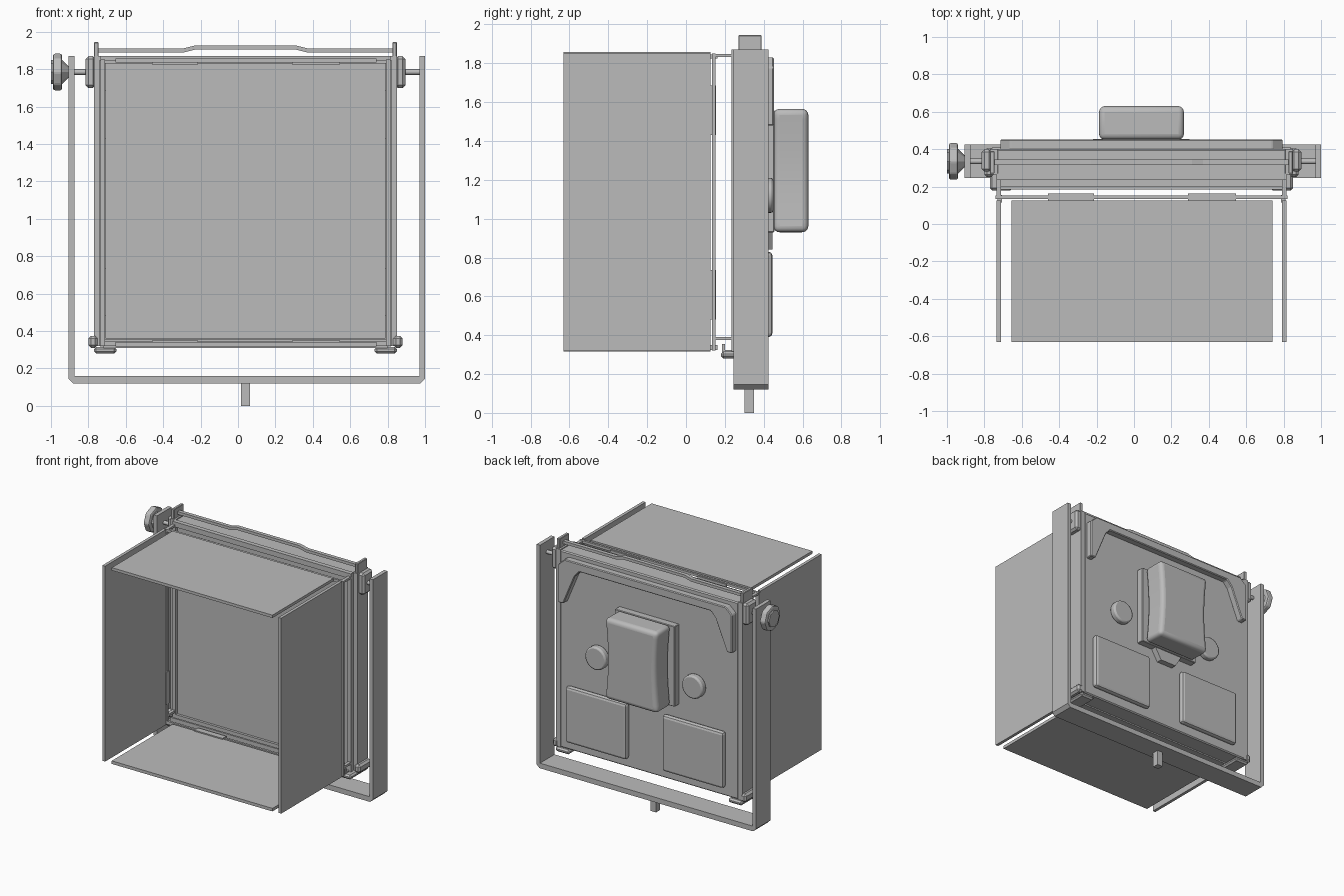
import bpy, bmesh, math
from mathutils import Vector, Matrix

if "Cube" in bpy.data.objects:
    bpy.data.objects.remove(bpy.data.objects["Cube"])

# Single neutral grey
GREY = (0.5, 0.5, 0.5, 1)
mat = bpy.data.materials.new("neutral_grey")
mat.use_nodes = True
mat.diffuse_color = GREY
mat.node_tree.nodes["Principled BSDF"].inputs["Base Color"].default_value = GREY

CX = 0.04            # centre line of the lamp head
SIDES = (("right", -1), ("left", 1))


def finish(name, bm, bevel=0, segments=1, smooth=False):
    bmesh.ops.recalc_face_normals(bm, faces=bm.faces)
    me = bpy.data.meshes.new(name)
    bm.to_mesh(me)
    bm.free()
    ob = bpy.data.objects.new(name, me)
    bpy.context.collection.objects.link(ob)
    me.materials.append(mat)
    if bevel:
        mod = ob.modifiers.new("bevel", "BEVEL")
        mod.width, mod.segments = bevel, segments
        mod.limit_method, mod.angle_limit = "ANGLE", math.radians(40)
    if smooth:
        bpy.ops.object.select_all(action="DESELECT")
        ob.select_set(True)
        bpy.context.view_layer.objects.active = ob
        bpy.ops.object.shade_smooth_by_angle(angle=math.radians(35))
    return ob


def box(name, x, y, z, bevel=0, segments=1, smooth=False):
    bm = bmesh.new()
    bmesh.ops.create_cube(bm, size=1)
    for v in bm.verts:
        for i, (lo, hi) in enumerate((x, y, z)):
            v.co[i] = lo if v.co[i] < 0 else hi
    return finish(name, bm, bevel, segments, smooth)


def side_box(name, near, far, y, z, bevel=0):
    """Matching boxes on both sides of the head, by distance from its centre."""
    for side, s in SIDES:
        box(f"{side}_{name}", sorted((CX + s * near, CX + s * far)), y, z, bevel)


def plate(name, outline, y, bevel=0):
    """Extrude an x-z outline along y."""
    bm = bmesh.new()
    face = bm.faces.new([bm.verts.new((px, y[0], pz)) for px, pz in outline])
    ext = bmesh.ops.extrude_face_region(bm, geom=[face])["geom"]
    moved = [g for g in ext if isinstance(g, bmesh.types.BMVert)]
    bmesh.ops.translate(bm, verts=moved, vec=(0, y[1] - y[0], 0))
    return finish(name, bm, bevel)


def rod(name, centre, axis, length, r1, r2=None, sides=24, bevel=0, smooth=True):
    bm = bmesh.new()
    bmesh.ops.create_cone(bm, cap_ends=True, segments=sides, radius1=r1,
                          radius2=r1 if r2 is None else r2, depth=length)
    turn = Vector((0, 0, 1)).rotation_difference(Vector(axis)).to_matrix().to_4x4()
    bm.transform(Matrix.Translation(centre) @ turn)
    return finish(name, bm, bevel, 2, smooth)


# Lamp head: casing, front rim and side rails
box("head_casing", (-0.735, 0.815), (0.255, 0.40), (0.32, 1.865), 0.008)
for label, z in (("top", (1.83, 1.87)), ("bottom", (0.31, 0.36))):
    box(f"{label}_rim", (-0.735, 0.815), (0.235, 0.27), z)
side_box("rim", 0.745, 0.775, (0.235, 0.27), (0.36, 1.83))
side_box("side_rail", 0.77, 0.81, (0.265, 0.40), (0.32, 1.87))
box("front_ledge", (-0.72, 0.80), (0.185, 0.24), (0.31, 0.325))
box("front_ledge_lip", (-0.72, 0.80), (0.185, 0.20), (0.32, 0.355))

# Bottom corner caps and feet
side_box("corner_cap", 0.79, 0.84, (0.25, 0.405), (0.31, 0.375), 0.015)
side_box("foot", 0.69, 0.81, (0.18, 0.41), (0.28, 0.315), 0.012)

# Top brackets and carrying bar
side_box("bracket_post", 0.785, 0.81, (0.27, 0.39), (1.70, 1.945), 0.004)
side_box("pivot_block", 0.80, 0.855, (0.28, 0.40), (1.70, 1.87), 0.015)
hump = [(-0.745, 1.89), (-0.29, 1.89), (-0.23, 1.905), (0.31, 1.905),
        (0.37, 1.89), (0.825, 1.89)]
plate("carrying_bar", hump + [(x, z + 0.022) for x, z in reversed(hump)], (0.315, 0.345))

# Yoke: one chamfered U profile with a mounting stub
w, t, c = 0.9525, 0.03, 0.025
outer = [(-w, 1.87), (-w, 0.12 + c), (c - w, 0.12), (w - c, 0.12), (w, 0.12 + c), (w, 1.87)]
inner = [(w - t, 1.87), (w - t, 0.16), (t - w, 0.16), (t - w, 1.87)]
plate("yoke", [(x + 0.0475, z) for x, z in outer + inner], (0.245, 0.425))
box("mounting_stub", (0.015, 0.065), (0.30, 0.35), (0, 0.125))

# Pivots and clamp knob
for side, s in SIDES:
    rod(f"{side}_pivot", (CX + s * 0.89, 0.335, 1.785), (1, 0, 0), 0.11, 0.015, sides=12)
rod("clamp_knob", (-0.965, 0.335, 1.785), (1, 0, 0), 0.05, 0.10, sides=8, bevel=0.012, smooth=False)
rod("clamp_knob_cap", (-0.975, 0.335, 1.785), (1, 0, 0), 0.05, 0.065, sides=8, smooth=False)
rod("clamp_knob_collar", (-0.925, 0.335, 1.785), (1, 0, 0), 0.04, 0.07, 0.03, sides=8, smooth=False)

# Door frame with arms back to the head
for label, z in (("top", (1.83, 1.85)), ("bottom", (0.32, 0.345))):
    box(f"{label}_frame_bar", (-0.74, 0.82), (0.135, 0.152), z)
side_box("frame_bar", 0.75, 0.78, (0.135, 0.152), (0.32, 1.85))
side_box("upper_arm", 0.75, 0.775, (0.145, 0.27), (1.832, 1.848))
side_box("lower_arm", 0.75, 0.775, (0.145, 0.27), (0.375, 0.392))

# Four barn doors
for label, z in (("top", (1.835, 1.857)), ("bottom", (0.317, 0.341))):
    box(f"{label}_door", (-0.655, 0.74), (-0.63, 0.125), z)
side_box("door", 0.752, 0.776, (-0.63, 0.125), (0.32, 1.853))

# Hinges, two on each door
for n, z in enumerate(((0.48, 0.735), (1.43, 1.685)), 1):
    side_box(f"hinge_{n}", 0.745, 0.77, (0.115, 0.155), z)
for label, z in (("top", (1.825, 1.845)), ("bottom", (0.325, 0.35))):
    for n, x in enumerate(((-0.46, -0.215), (0.29, 0.545)), 1):
        box(f"{label}_hinge_{n}", x, (0.115, 0.162), z)

# Back trim: band along the top with two tapered legs
half = [(0.755, 1.48), (0.755, 1.78), (0.70, 1.83)]
under = [(0.57, 1.765), (0.61, 1.72), (0.71, 1.48)]
right_half = [(CX + x, z) for x, z in half]
trim = right_half + [(CX - x, z) for x, z in reversed(half)]
trim += [(CX - x, z) for x, z in reversed(under)] + [(CX + x, z) for x, z in under]
plate("back_trim", trim, (0.395, 0.452), 0.006)

# Lower cover plates and round buttons on the back
for side, s in SIDES:
    x = 0.055 + s * 0.42
    box(f"{side}_cover_plate", (x - 0.265, x + 0.265), (0.395, 0.445), (0.39, 0.83), 0.02, 2)
    rod(f"{side}_button", (x, 0.422, 1.12), (0, 1, 0), 0.055, 0.09, sides=32, bevel=0.012)

# Power unit: backing plate, lower latch and a waisted, rounded housing
box("power_backing", (-0.22, 0.30), (0.395, 0.455), (0.93, 1.56), 0.004)
plate("power_latch", [(-0.09, 0.94), (-0.03, 0.84), (0.11, 0.84), (0.17, 0.94)], (0.395, 0.445))
bm = bmesh.new()
rows = 12
rings = []
for i in range(rows + 1):
    k = i / rows
    hw = 0.23 - 0.02 * math.sin(math.pi * k)
    rings.append([bm.verts.new((CX + sx * hw, y, 0.93 + 0.635 * k))
                  for sx, y in ((-1, 0.45), (1, 0.45), (1, 0.63), (-1, 0.63))])
for a, b in zip(rings, rings[1:]):
    for j in range(4):
        bm.faces.new((a[j], a[(j + 1) % 4], b[(j + 1) % 4], b[j]))
bm.faces.new(rings[0])
bm.faces.new(rings[-1])
finish("power_housing", bm, 0.032, 4, True)
